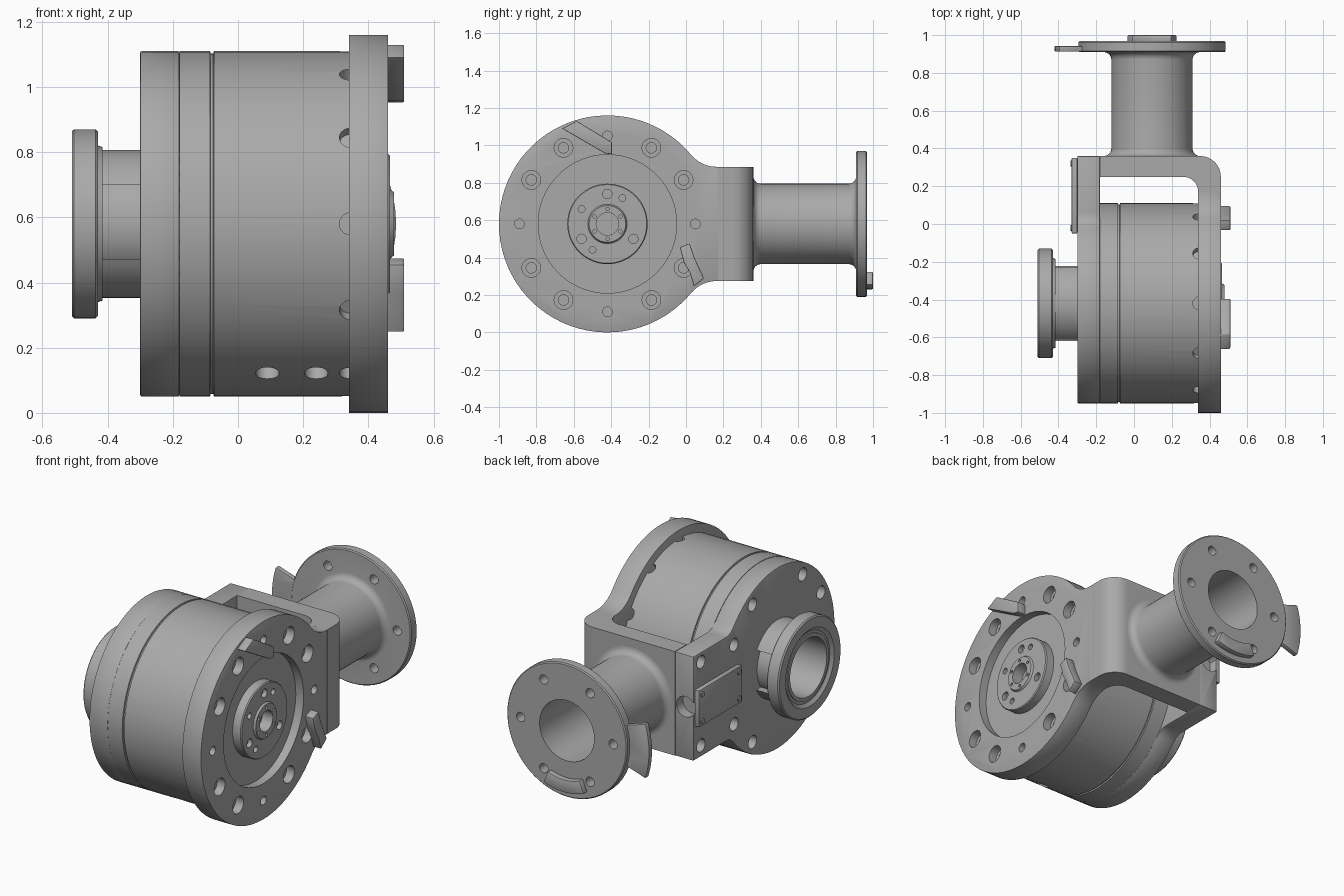
import bpy, bmesh, math
from mathutils import Vector, Matrix

if "Cube" in bpy.data.objects:
    bpy.data.objects.remove(bpy.data.objects["Cube"], do_unlink=True)

metal = bpy.data.materials.new("machined_grey")
metal.use_nodes = True
GREY = (0.4, 0.4, 0.4, 1)
metal.diffuse_color = GREY
for node in metal.node_tree.nodes:
    if node.type == 'BSDF_PRINCIPLED':
        node.inputs["Base Color"].default_value = GREY

X, Y = Vector((1, 0, 0)), Vector((0, 1, 0))
CY, CZ = -0.42, 0.58            # drum axis
TX = 0.095                      # pipe axis
DRUM, PIPE = (0, CY, CZ), (TX, 0, CZ)
BOLT_ANGLES = [30, 60, 120, 150, 210, 240, 300, 330]


def lathe(bm, profile, loc, axis, closed=False, seg=64):
    """Revolve (radius, height) points about an axis through loc."""
    mat = Matrix.Translation(loc) @ Vector((0, 0, 1)).rotation_difference(axis).to_matrix().to_4x4()
    rings = []
    for r, h in profile:
        n = 1 if r == 0 else seg
        rings.append([bm.verts.new(mat @ Vector((r * math.cos(math.tau * i / seg),
                                                 r * math.sin(math.tau * i / seg), h)))
                      for i in range(n)])
    pairs = list(zip(rings, rings[1:]))
    if closed:
        pairs.append((rings[-1], rings[0]))
    for a, b in pairs:
        for i in range(seg):
            j = (i + 1) % seg
            loop = [a[i % len(a)], a[j % len(a)], b[j % len(b)], b[i % len(b)]]
            bm.faces.new(list(dict.fromkeys(loop)))


def prism(bm, points, place, lo, hi):
    """Extrude a 2D outline from lo to hi; place maps (u, v, w) to xyz."""
    a = [bm.verts.new(place(u, v, lo)) for u, v in points]
    b = [bm.verts.new(place(u, v, hi)) for u, v in points]
    bm.faces.new(a)
    bm.faces.new(b[::-1])
    for i in range(len(a)):
        j = (i + 1) % len(a)
        bm.faces.new([a[i], b[i], b[j], a[j]])


def along_x(u, v, w): return (w, u, v)
def along_y(u, v, w): return (u, w, v)
def along_z(u, v, w): return (u, v, w)


def make(name, bm):
    bmesh.ops.recalc_face_normals(bm, faces=bm.faces[:])
    me = bpy.data.meshes.new(name)
    bm.to_mesh(me)
    bm.free()
    me.materials.append(metal)
    ob = bpy.data.objects.new(name, me)
    bpy.context.collection.objects.link(ob)
    return ob


def finish(ob, cutter_bm=None, bevel=0):
    bpy.ops.object.select_all(action='DESELECT')
    ob.select_set(True)
    bpy.context.view_layer.objects.active = ob
    if bevel:
        mod = ob.modifiers.new("edge", 'BEVEL')
        mod.width, mod.segments, mod.limit_method = bevel, 2, 'ANGLE'
        mod.angle_limit = math.radians(50)
        bpy.ops.object.modifier_apply(modifier="edge")
    if cutter_bm:
        cutter = make("cutter", cutter_bm)
        cutter.hide_render = True
        mod = ob.modifiers.new("cut", 'BOOLEAN')
        mod.operation, mod.solver, mod.object = 'DIFFERENCE', 'EXACT', cutter
        bpy.ops.object.modifier_apply(modifier="cut")
        bpy.data.objects.remove(cutter, do_unlink=True)
    bpy.ops.object.shade_smooth_by_angle(angle=math.radians(32))
    return ob


def turned(name, profile, loc, axis, closed=False, cutter=None):
    bm = bmesh.new()
    lathe(bm, profile, loc, axis, closed)
    return finish(make(name, bm), cutter)


def hole(bm, loc, axis, r, lo, hi, seg=20):
    lathe(bm, [(0, lo), (r, lo), (r, hi), (0, hi)], loc, axis, seg=seg)


def polar(r, deg, x=0):
    a = math.radians(deg)
    return Vector((x, CY + r * math.cos(a), CZ + r * math.sin(a)))


def paddle(radius, half, end):
    """Disc outline blending by fillets into a straight neck toward +y."""
    a = math.radians(40)
    arc = [(radius * math.cos(t), radius * math.sin(t))
           for t in (a + (math.tau - 2 * a) * i / 60 for i in range(61))]
    p = Vector(arc[0])
    step = (p.y - half) / math.cos(a)
    c = p + step * Vector((math.sin(a), -math.cos(a)))
    e = c + Vector((step, 0))
    fillet = [((1 - t) ** 2 * p + 2 * t * (1 - t) * c + t * t * e)
              for t in (i / 8 for i in range(1, 9))]
    upper = [(q.x, q.y) for q in fillet] + [(end - CY, half)]
    pts = arc + [(u, -v) for u, v in upper] + upper[::-1]
    return [(u + CY, v + CZ) for u, v in pts]


def corner(cx, cy, r, start, stop):
    return [(cx + r * math.cos(math.radians(start + (stop - start) * i / 8)),
             cy + r * math.sin(math.radians(start + (stop - start) * i / 8))) for i in range(9)]


def sector(r0, r1, start, stop):
    ts = [math.radians(start + (stop - start) * i / 12) for i in range(13)]
    return ([(TX + r1 * math.cos(t), CZ + r1 * math.sin(t)) for t in ts]
            + [(TX + r0 * math.cos(t), CZ + r0 * math.sin(t)) for t in reversed(ts)])


def slab(name, outline, place, lo, hi, cutter=None, bevel=0.005):
    bm = bmesh.new()
    prism(bm, outline, place, lo, hi)
    return finish(make(name, bm), cutter, bevel)


# Drum body with seam groove, rim dents and two vent holes
cut = bmesh.new()
for k in range(12):
    d = polar(1, 30 * k) - Vector(DRUM)
    hole(cut, Vector((0.345, CY, CZ)), d, 0.034, 0.49, 0.6)
vent = polar(1, 240) - Vector(DRUM)
for x in (0.09, 0.24):
    hole(cut, Vector((x, CY, CZ)), vent, 0.036, 0.45, 0.6)
turned("drum_body", [(0, -0.05), (0.17, -0.05), (0.17, -0.18), (0.53, -0.18), (0.53, -0.086),
                     (0.522, -0.084), (0.522, -0.076), (0.53, -0.074), (0.53, 0.34), (0, 0.34)],
       DRUM, X, cutter=cut)

# Rear cover plate of the drum, with neck and cable notch
cut = bmesh.new()
hole(cut, DRUM, X, 0.17, -0.4, -0.1, 64)
for deg in BOLT_ANGLES:
    hole(cut, polar(0.465, deg), X, 0.038, -0.4, -0.24)
for z in (0.34, 0.83):
    hole(cut, (0, 0.29, z), X, 0.038, -0.4, -0.24)
hole(cut, (-0.25, 0, CZ), Y, 0.06, 0.3, 0.5, 32)
slab("left_plate", paddle(0.53, 0.305, 0.36), along_x, -0.30, -0.18, cut)

# Small access cover with screws
slab("access_cover", [(-0.05, 0.475), (0.35, 0.475), (0.35, 0.69), (-0.05, 0.69)], along_x, -0.33, -0.30)
bm = bmesh.new()
for y in (-0.02, 0.32):
    for z in (0.505, 0.66):
        hole(bm, (0, y, z), X, 0.016, -0.336, -0.32, 16)
finish(make("cover_screws", bm))

# Large mounting plate with recess and counterbored bolt circle
cut = bmesh.new()
hole(cut, DRUM, X, 0.37, 0.41, 0.6, 64)
for deg in BOLT_ANGLES:
    lathe(cut, [(0, 0.36), (0.028, 0.36), (0.028, 0.41), (0.05, 0.41), (0.05, 0.6), (0, 0.6)],
          polar(0.47, deg), X, seg=24)
for deg in (0, 90, 180, 270):
    hole(cut, polar(0.47, deg), X, 0.026, 0.42, 0.6)
slab("mounting_plate", paddle(0.58, 0.305, 0.17), along_x, 0.34, 0.46, cut, 0.006)

# Bent arm joining the plate to the pipe
arm = ([(0.46, 0.17)] + corner(0.35, 0.25, 0.11, 0, 90) + [(-0.18, 0.36), (-0.18, 0.25)]
       + corner(0.26, 0.17, 0.08, 90, 0))
cut = bmesh.new()
hole(cut, PIPE, Y, 0.177, 0.1, 0.5, 64)
slab("bent_arm", arm, along_z, CZ - 0.305, CZ + 0.305, cut, 0)

# Output hub in the recess
cut = bmesh.new()
for deg in range(45, 360, 90):
    hole(cut, polar(0.195 if deg > 360 else 0.16, deg + 15 if deg % 180 else deg), X, 0.018, 0.44, 0.6)
for deg in (90, 210, 330):
    hole(cut, polar(0.16, deg), X, 0.025, 0.44, 0.6)
for deg in range(0, 360, 60):
    hole(cut, polar(0.08, deg + 30), X, 0.009, 0.45, 0.6, 12)
turned("output_hub", [(0, 0.36), (0.215, 0.36), (0.215, 0.46), (0.21, 0.466), (0.105, 0.466),
                      (0.098, 0.478), (0.06, 0.478), (0.06, 0.38), (0, 0.38)], DRUM, X, cutter=cut)

# Stop lugs on the mounting plate
slab("upper_lug", [(-0.663, 1.09), (-0.583, 1.13), (-0.396, 1.016), (-0.396, 0.952), (-0.433, 0.957)],
     along_x, 0.455, 0.51)
slab("lower_lug", [(-0.033, 0.455), (0.02, 0.476), (0.045, 0.40), (0.096, 0.289), (0.043, 0.247),
                   (0.02, 0.32), (-0.01, 0.37)], along_x, 0.455, 0.51)

# Side outlet: inner sleeve, split clamp and ring flange
turned("outlet_sleeve", [(0.17, -0.5), (0.19, -0.5), (0.19, -0.2), (0.17, -0.2)], DRUM, X, True)
cut = bmesh.new()
prism(cut, [(-1, CZ - 0.11), (0, CZ - 0.11), (0, CZ + 0.12), (-1, CZ + 0.12)], along_x, -0.6, 0)
turned("outlet_clamp", [(0.18, -0.42), (0.227, -0.42), (0.227, -0.29), (0.18, -0.29)],
       DRUM, X, True, cut)
turned("outlet_flange", [(0.18, -0.495), (0.205, -0.495), (0.225, -0.51), (0.283, -0.51), (0.29, -0.503),
                         (0.29, -0.437), (0.283, -0.43), (0.24, -0.43), (0.235, -0.415), (0.18, -0.415)],
       DRUM, X, True)

# Rear pipe with flared ends and bolted flange
flare = [(0.255 - 0.04 * math.sin(t), 0.40 - 0.04 * math.cos(t))
         for t in (math.pi / 2 * i / 6 for i in range(7))]
outer = flare + [(r, 1.27 - h) for r, h in reversed(flare)]
cut = bmesh.new()
for deg in range(0, 360, 60):
    a = math.radians(deg)
    hole(cut, (TX + 0.3 * math.cos(a), 0, CZ + 0.3 * math.sin(a)), Y, 0.027, 0.8, 1.1)
turned("rear_pipe", outer + [(0.384, 0.91), (0.39, 0.916), (0.39, 0.962), (0.384, 0.968),
                             (0.177, 0.968), (0.177, 0.36)], PIPE, Y, True, cut)
slab("flange_tab", sector(0.37, 0.515, 162, 198), along_y, 0.912, 0.942, None, 0.004)
slab("flange_key", sector(0.275, 0.35, 248, 292), along_y, 0.96, 1.0, None, 0.006)
